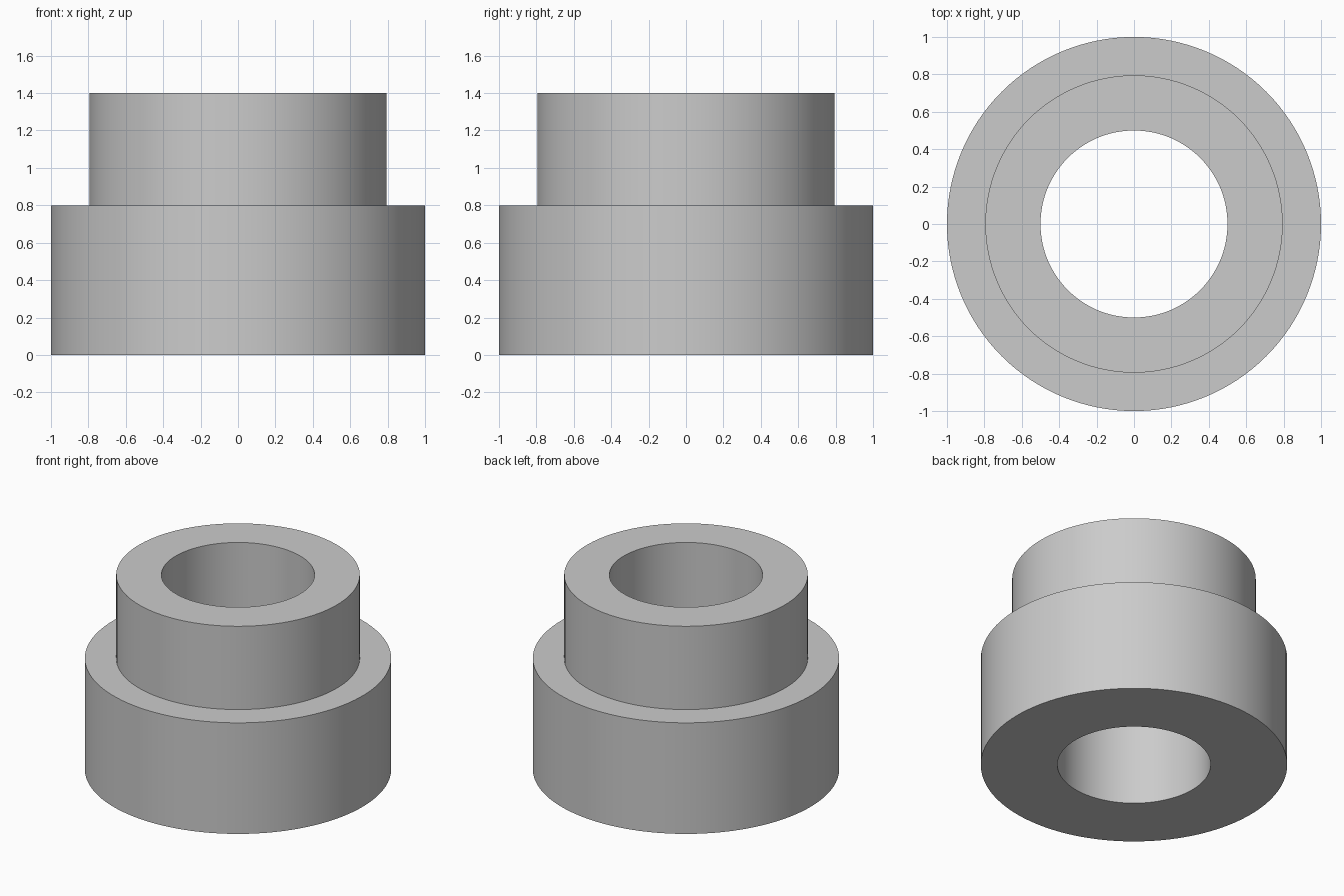
import bpy, bmesh, math

cube = bpy.data.objects.get("Cube")
if cube:
    bpy.data.objects.remove(cube, do_unlink=True)

SEGMENTS = 128

# Plain grey material
grey = bpy.data.materials.new("plain_grey")
grey.use_nodes = True
colour = (0.6, 0.6, 0.6, 1)
grey.diffuse_color = colour
grey.node_tree.nodes["Principled BSDF"].inputs["Base Color"].default_value = colour


def lathe(name, profile):
    """Revolve a closed (radius, height) profile around z."""
    bm = bmesh.new()
    verts = [bm.verts.new((r, 0, z)) for r, z in profile]
    edges = [bm.edges.new((v, verts[i - 1])) for i, v in enumerate(verts)]
    bmesh.ops.spin(bm, geom=verts + edges, cent=(0, 0, 0), axis=(0, 0, 1),
                   angle=math.tau, steps=SEGMENTS, use_merge=True)
    bmesh.ops.remove_doubles(bm, verts=bm.verts, dist=1e-5)
    bmesh.ops.recalc_face_normals(bm, faces=bm.faces)
    mesh = bpy.data.meshes.new(name)
    bm.to_mesh(mesh)
    bm.free()
    mesh.materials.append(grey)
    obj = bpy.data.objects.new(name, mesh)
    bpy.context.collection.objects.link(obj)
    bpy.ops.object.select_all(action="DESELECT")
    obj.select_set(True)
    bpy.context.view_layer.objects.active = obj
    bpy.ops.object.shade_smooth_by_angle(angle=math.radians(30))
    return obj


# Stepped bushing: wide base, narrower collar, straight through bore
bore, collar, base = 0.5, 0.795, 1.0
step, top = 0.8, 1.4
lathe("stepped_bushing", [(bore, 0), (base, 0), (base, step),
                          (collar, step), (collar, top), (bore, top)])
